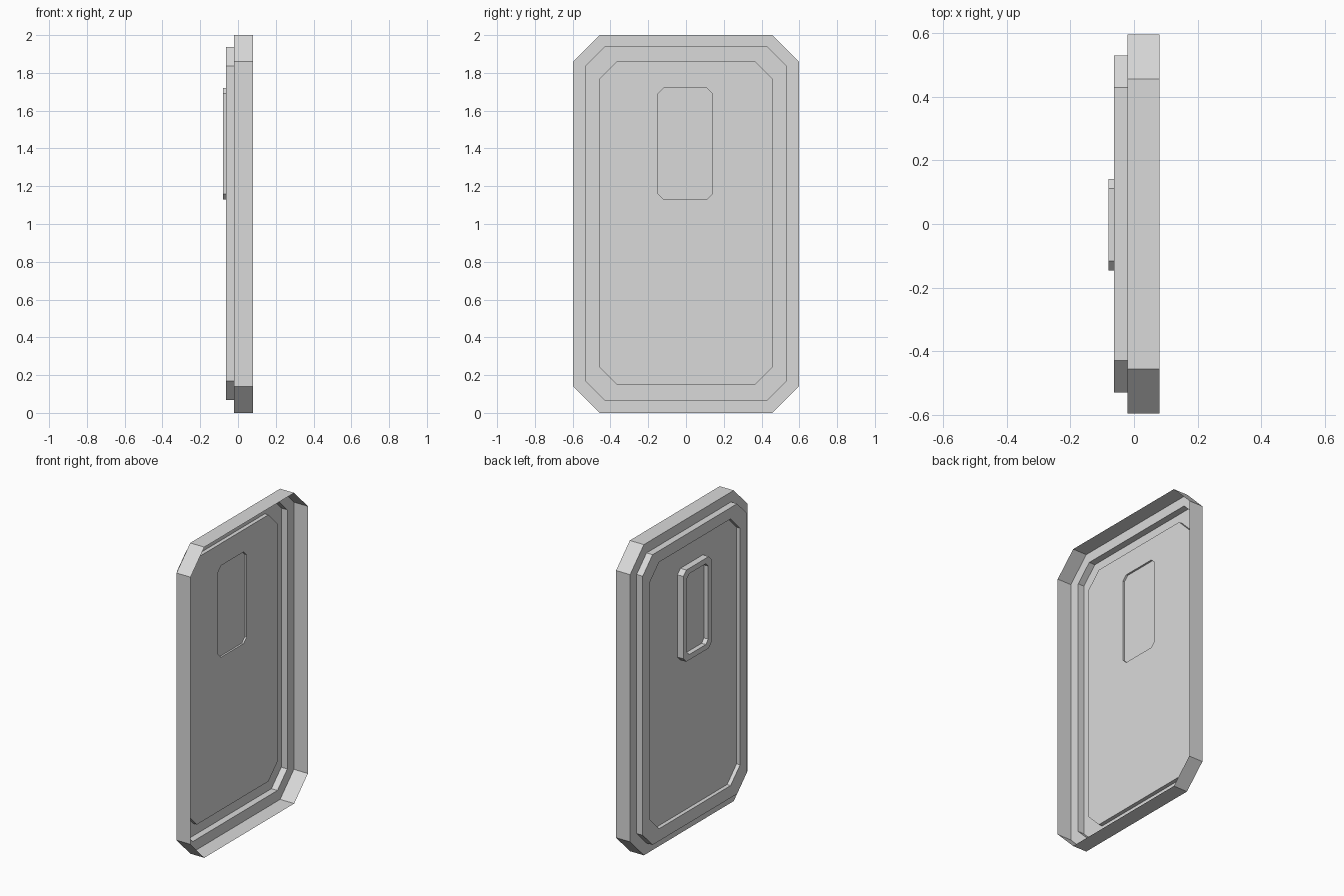
import bpy
import bmesh

cube = bpy.data.objects.get("Cube")
if cube:
    bpy.data.objects.remove(cube, do_unlink=True)

grey = bpy.data.materials.new("light_grey")
grey.use_nodes = True
colour = (0.7, 0.7, 0.7, 1.0)
grey.diffuse_color = colour
grey.node_tree.nodes["Principled BSDF"].inputs["Base Color"].default_value = colour


def octagon(bm, x, y0, y1, z0, z1, cut):
    """Ring of verts: a rectangle with clipped corners in the plane at x."""
    pts = [(y0 + cut, z0), (y1 - cut, z0), (y1, z0 + cut), (y1, z1 - cut),
           (y1 - cut, z1), (y0 + cut, z1), (y0, z1 - cut), (y0, z0 + cut)]
    return [bm.verts.new((x, y, z)) for y, z in pts]


def stepped_shell(name, sections, cap=False):
    """Join successive clipped rectangles into a thin stepped surface."""
    bm = bmesh.new()
    rings = [octagon(bm, x, *outline) for x, outline in sections]
    for a, b in zip(rings, rings[1:]):
        for i in range(len(a)):
            j = (i + 1) % len(a)
            bm.faces.new((a[i], b[i], b[j], a[j]))
    if cap:
        bm.faces.new(rings[-1])
    bmesh.ops.recalc_face_normals(bm, faces=bm.faces[:])
    mesh = bpy.data.meshes.new(name)
    bm.to_mesh(mesh)
    bm.free()
    mesh.materials.append(grey)
    obj = bpy.data.objects.new(name, mesh)
    bpy.context.collection.objects.link(obj)
    return obj


# Outlines: y range, z range, corner cut
rim = (-0.597, 0.597, 0, 2, 0.14)
step = (-0.53, 0.53, 0.068, 1.936, 0.1)
panel = (-0.46, 0.46, 0.147, 1.863, 0.096)
bump = (-0.147, 0.141, 1.13, 1.72, 0.03)
window = (-0.112, 0.106, 1.165, 1.685, 0.025)

# Depths along x
OPEN, FLANGE, BORDER, PANEL, BUMP, FLOOR = 0.08, -0.02, -0.063, -0.038, -0.08, -0.05

# Open tray: outer wall, flange, raised border and inset panel around the bump
stepped_shell("tray_shell", [(OPEN, rim), (FLANGE, rim), (FLANGE, step),
                             (BORDER, step), (BORDER, panel), (PANEL, panel),
                             (PANEL, bump)])

# Raised frame on the back with a sunken window
stepped_shell("raised_frame", [(PANEL, bump), (BUMP, bump), (BUMP, window),
                               (FLOOR, window)], cap=True)

# Shallow floor behind the raised frame
stepped_shell("frame_backing", [(FLOOR, bump), (FLOOR, window)])
